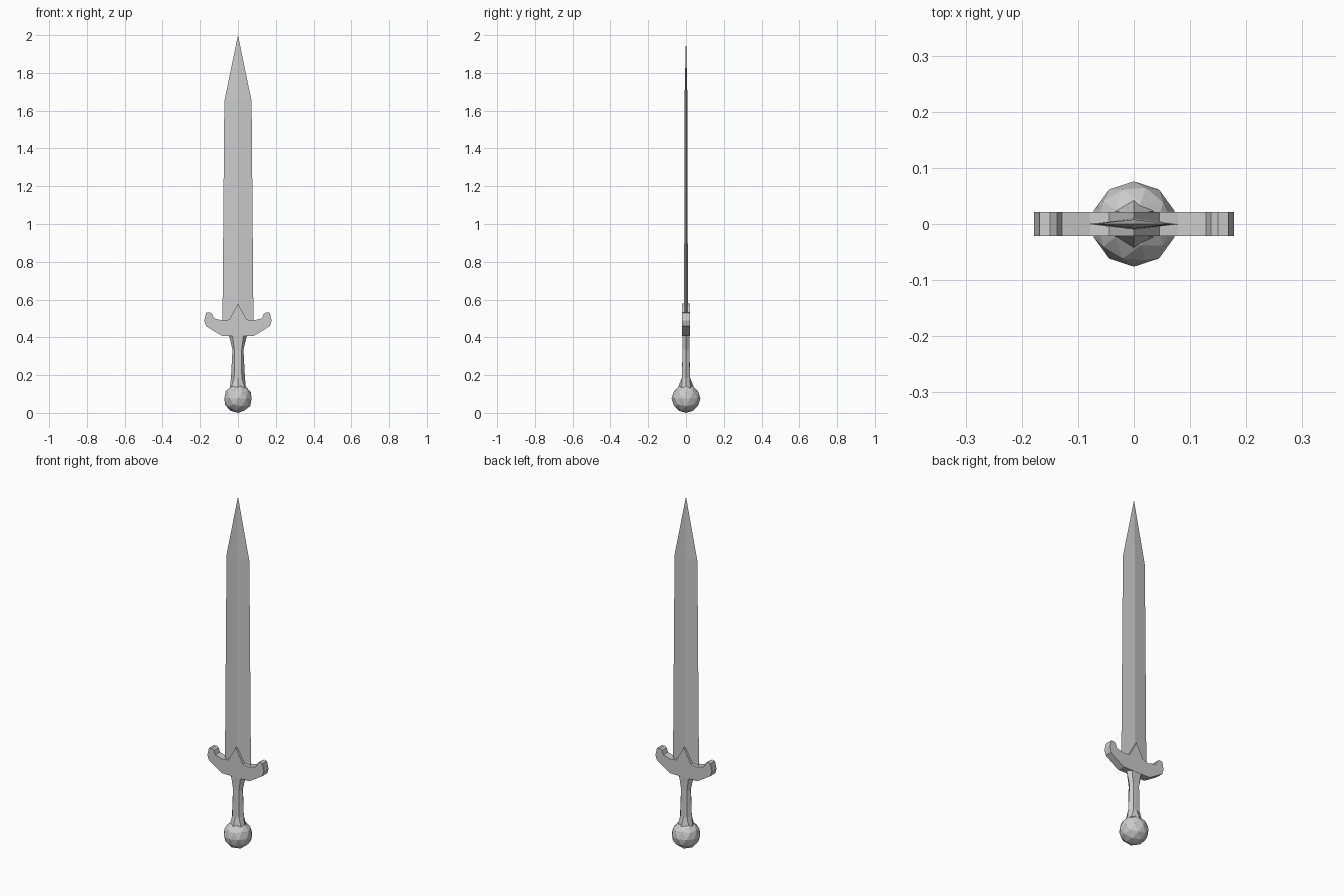
import bpy, bmesh

if "Cube" in bpy.data.objects:
    bpy.data.objects.remove(bpy.data.objects["Cube"])

steel = bpy.data.materials.new("light_grey_metal")
steel.diffuse_color = (0.6, 0.6, 0.6, 1)
steel.use_nodes = True
steel.node_tree.nodes["Principled BSDF"].inputs["Base Color"].default_value = steel.diffuse_color


def finish(name, bm):
    bmesh.ops.recalc_face_normals(bm, faces=bm.faces[:])
    mesh = bpy.data.meshes.new(name)
    bm.to_mesh(mesh)
    bm.free()
    mesh.materials.append(steel)
    obj = bpy.data.objects.new(name, mesh)
    bpy.context.collection.objects.link(obj)
    return obj


def loft(name, rings, tip=None):
    """Skin rings of points, closing the top with a cap or a tip point."""
    bm = bmesh.new()
    loops = [[bm.verts.new(p) for p in ring] for ring in rings]
    n = len(loops[0])
    for a, b in zip(loops, loops[1:]):
        for i in range(n):
            j = (i + 1) % n
            bm.faces.new((a[i], a[j], b[j], b[i]))
    bm.faces.new(loops[0][::-1])
    if tip:
        t = bm.verts.new(tip)
        for i in range(n):
            bm.faces.new((loops[-1][i], loops[-1][(i + 1) % n], t))
    else:
        bm.faces.new(loops[-1])
    return finish(name, bm)


# Blade: diamond section tapering to a point
def diamond(z, w, d):
    return [(w, 0, z), (0, d, z), (-w, 0, z), (0, -d, z)]


loft("blade", [diamond(0.46, 0.082, 0.010), diamond(1.65, 0.072, 0.008)],
     tip=(0, 0, 2.0))

# Guard: mirrored profile with upswept ends and a central peak
half = [(0.045, 0.495), (0.078, 0.488), (0.105, 0.495), (0.128, 0.501),
        (0.137, 0.525), (0.150, 0.533), (0.168, 0.530), (0.178, 0.488),
        (0.169, 0.460), (0.130, 0.435), (0.085, 0.408)]
outline = [(0, 0.578)] + half + [(-x, z) for x, z in reversed(half)]
loft("guard", [[(x, y, z) for x, z in outline] for y in (-0.021, 0.021)])


# Grip: faceted section, waisted below the guard, flared at the pommel
def grip_ring(z, w, a, b, c):
    return [(w, 0, z), (a, b, z), (0, c, z), (-a, b, z),
            (-w, 0, z), (-a, -b, z), (0, -c, z), (a, -b, z)]


loft("grip", [grip_ring(0.135, 0.042, 0.035, 0.023, 0.042),
              grip_ring(0.185, 0.037, 0.020, 0.021, 0.022),
              grip_ring(0.335, 0.029, 0.019, 0.018, 0.018),
              grip_ring(0.415, 0.049, 0.030, 0.020, 0.020)])

# Pommel: low-poly ball
bm = bmesh.new()
bmesh.ops.create_icosphere(bm, subdivisions=2, radius=0.076)
bmesh.ops.translate(bm, verts=bm.verts[:], vec=(0, 0, 0.076))
finish("pommel", bm)
